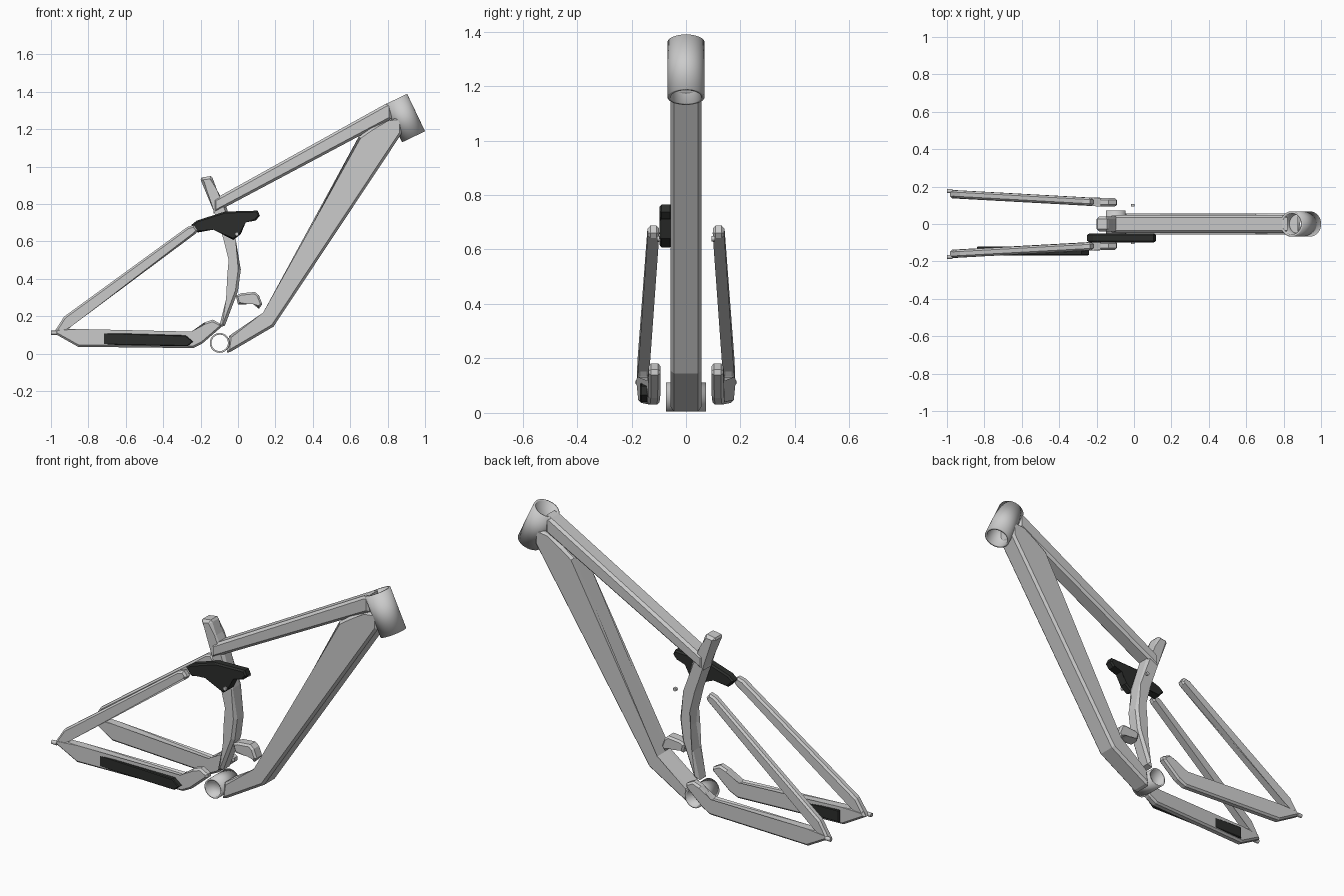
import bpy, bmesh
from math import radians

dark = bpy.data.materials.new("dark_plastic")
dark.diffuse_color = (0.025, 0.027, 0.025, 1)


def plate(name, pts, y0, y1, bevel=0.012, mat=None, splay=False, side=1):
    """Extrude an x/z profile along y with chamfered rims; splay angles it outward to the rear."""
    bm = bmesh.new()
    a = [bm.verts.new((x, y0, z)) for x, z in pts]
    b = [bm.verts.new((x, y1, z)) for x, z in pts]
    caps = [bm.faces.new(a), bm.faces.new(b[::-1])]
    n = len(pts)
    for i in range(n):
        j = (i + 1) % n
        bm.faces.new((a[j], a[i], b[i], b[j]))
    rims = list({e for f in caps for e in f.edges})
    if bevel:
        bmesh.ops.bevel(bm, geom=rims, offset=bevel, segments=1, affect='EDGES', profile=0.5)
    for v in bm.verts:
        if splay:
            v.co.y += max(0, -0.17 - v.co.x) * 0.055
        v.co.y *= side
    bmesh.ops.recalc_face_normals(bm, faces=bm.faces)
    me = bpy.data.meshes.new(name)
    bm.to_mesh(me)
    bm.free()
    ob = bpy.data.objects.new(name, me)
    bpy.context.collection.objects.link(ob)
    if mat:
        me.materials.append(mat)
    return ob


def cylinder(name, loc, rot, r, length, wall=0):
    """Solid pin, or an open tube when a wall thickness is given."""
    bpy.ops.mesh.primitive_cylinder_add(vertices=48 if wall else 16, radius=r, depth=length,
                                        location=loc, rotation=rot,
                                        end_fill_type='NOTHING' if wall else 'NGON')
    ob = bpy.context.object
    ob.name = name
    if wall:
        m = ob.modifiers.new("wall", 'SOLIDIFY')
        m.thickness = wall
        m.offset = -1
    bpy.ops.object.shade_smooth_by_angle(angle=radians(35))
    return ob


# Hollow tubes: steering head and crank shell
cylinder("head_tube", (0.891, 0, 1.26), (0, radians(-25.6), 0), 0.068, 0.222, 0.012)
cylinder("crank_shell", (-0.098, 0, 0.058), (radians(90), 0, 0), 0.053, 0.147, 0.009)

# Main triangle
plate("down_tube", [(-0.06, 0.005), (-0.04, 0.01), (0.19, 0.145), (0.877, 1.18), (0.877, 1.27),
                    (0.80, 1.245), (0.71, 1.205), (0.645, 1.16), (0.144, 0.21), (-0.048, 0.095)],
      -0.057, 0.057, 0.013)
plate("top_tube", [(-0.13, 0.75), (0.82, 1.255), (0.82, 1.345), (0.79, 1.336), (-0.13, 0.825)],
      -0.047, 0.047, 0.013)
plate("seat_tube", [(-0.2, 0.93), (-0.195, 0.942), (-0.145, 0.95), (-0.136, 0.94), (-0.112, 0.875),
                    (-0.06, 0.78), (-0.012, 0.61), (0.015, 0.45), (0.0, 0.335), (-0.07, 0.15),
                    (-0.102, 0.14), (-0.064, 0.29), (-0.043, 0.42), (-0.05, 0.5),
                    (-0.08, 0.62), (-0.125, 0.75)],
      -0.041, 0.041, 0.014)

# Hooked shock mount on the seat tube
plate("shock_mount", [(-0.012, 0.31), (0.015, 0.323), (0.09, 0.33), (0.112, 0.312), (0.13, 0.265),
                      (0.112, 0.24), (0.085, 0.275), (0.055, 0.275), (0.0, 0.262)],
      -0.032, 0.032, 0.01)

# Rear triangle, both sides
chain = [(-0.985, 0.11), (-0.855, 0.037), (-0.24, 0.03), (-0.19, 0.055), (-0.092, 0.14), (-0.093, 0.16),
         (-0.135, 0.182), (-0.18, 0.167), (-0.245, 0.108), (-0.85, 0.132), (-0.97, 0.135)]
seat = [(-0.985, 0.112), (-0.93, 0.198), (-0.27, 0.678), (-0.235, 0.688), (-0.215, 0.66), (-0.225, 0.643),
        (-0.9, 0.152), (-0.93, 0.11)]
for tag, s in (("right", -1), ("left", 1)):
    plate("chain_stay_" + tag, chain, 0.093, 0.138, 0.01, None, True, s)
    plate("seat_stay_" + tag, seat, 0.095, 0.137, 0.01, None, True, s)
    cylinder("axle_tip_" + tag, (-0.985, s * 0.176, 0.112), (0, radians(90), 0), 0.011, 0.03)
    cylinder("pivot_pin_" + tag, (-0.006, s * 0.1, 0.64), (radians(90), 0, 0), 0.01, 0.014)

# Dark rocker link and chain guard on the right side only
plate("rocker_link", [(-0.25, 0.688), (-0.215, 0.648), (-0.13, 0.672), (-0.025, 0.608), (0.015, 0.64),
                      (0.035, 0.71), (0.095, 0.712), (0.117, 0.738), (0.105, 0.765), (-0.07, 0.76),
                      (-0.22, 0.712)],
      -0.098, -0.05, 0.008, dark)
plate("chain_guard", [(-0.84, 0.05), (-0.27, 0.04), (-0.24, 0.065), (-0.28, 0.098), (-0.84, 0.115)],
      -0.168, -0.12, 0.004, dark)
